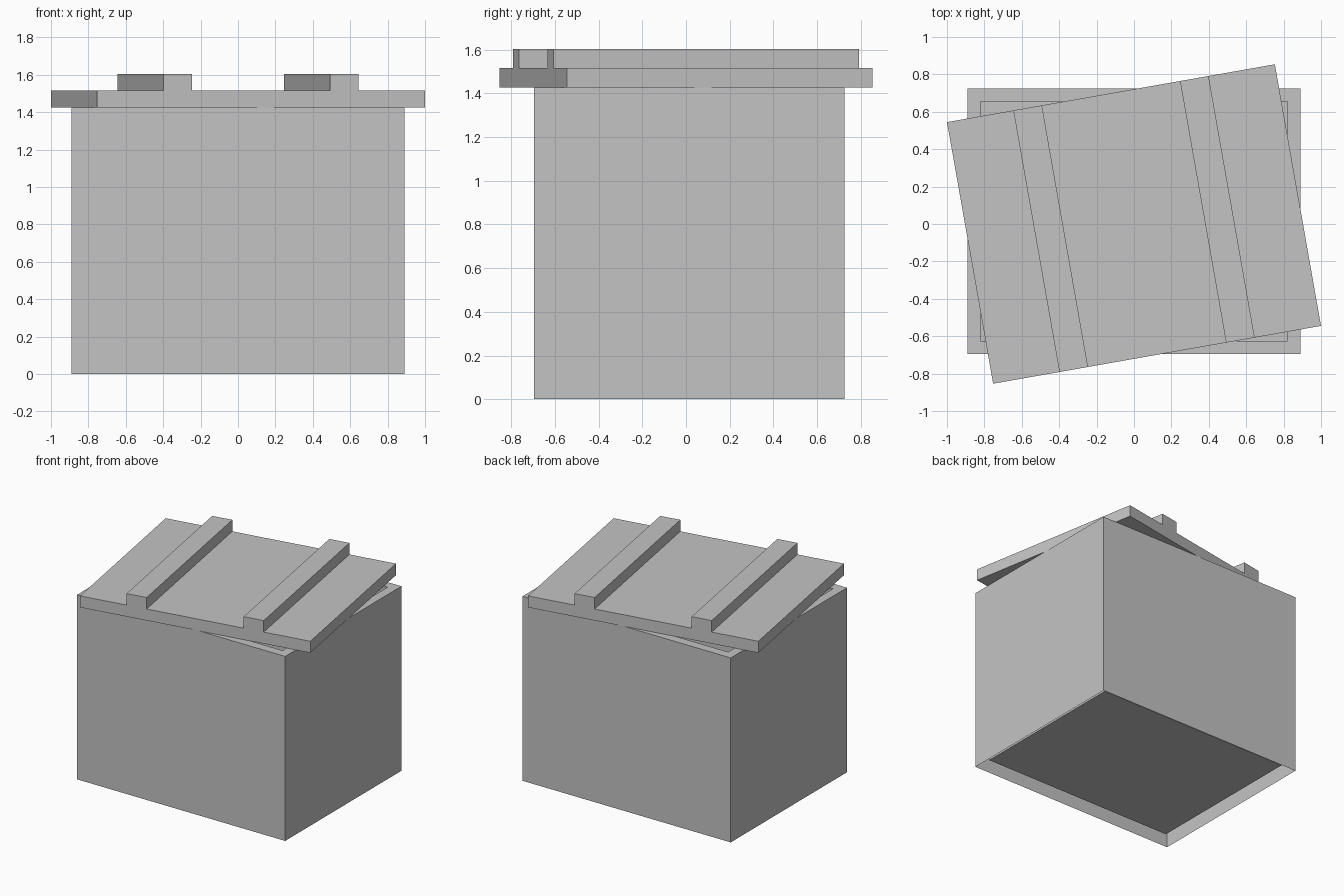
import bpy
import bmesh
from math import radians

default = bpy.data.objects.get("Cube")
if default:
    bpy.data.objects.remove(default, do_unlink=True)

HALF_X, HALF_Y = 0.89, 0.71      # crate and lid footprint
HEIGHT = 1.426                   # crate rim
WALL = 0.07
FLOOR = 0.05
BOARD = 0.089                    # lid and batten thickness

grey = bpy.data.materials.new("plain_grey")
grey.use_nodes = True
grey.diffuse_color = (0.55, 0.55, 0.55, 1)
grey.node_tree.nodes["Principled BSDF"].inputs["Base Color"].default_value = grey.diffuse_color


def finish(name, bm):
    bm.normal_update()
    mesh = bpy.data.meshes.new(name)
    bm.to_mesh(mesh)
    bm.free()
    mesh.materials.append(grey)
    obj = bpy.data.objects.new(name, mesh)
    bpy.context.collection.objects.link(obj)
    return obj


def ring(bm, inset, z):
    x, y = HALF_X - inset, HALF_Y - inset
    return [bm.verts.new((sx * x, sy * y, z))
            for sx, sy in ((-1, -1), (1, -1), (1, 1), (-1, 1))]


# Crate: outer walls, rim, inner walls and raised floor, open underneath
bm = bmesh.new()
rings = [ring(bm, 0, 0), ring(bm, 0, HEIGHT), ring(bm, WALL, HEIGHT), ring(bm, WALL, FLOOR)]
for low, high in zip(rings, rings[1:]):
    for i in range(4):
        j = (i + 1) % 4
        bm.faces.new((low[i], low[j], high[j], high[i]))
bm.faces.new(rings[-1])
crate = finish("crate", bm)
crate.location.y = 0.015

# Lid: one profile with two raised battens, extruded front to back
INNER, OUTER = 0.375, 0.53
half = [(INNER, BOARD), (INNER, 2 * BOARD), (OUTER, 2 * BOARD),
        (OUTER, BOARD), (HALF_X, BOARD), (HALF_X, 0)]
profile = [(-x, z) for x, z in half] + [(x, z) for x, z in reversed(half)]
bm = bmesh.new()
front = bm.faces.new([bm.verts.new((x, -HALF_Y, z)) for x, z in profile])
extruded = bmesh.ops.extrude_face_region(bm, geom=[front], use_keep_orig=True)["geom"]
bmesh.ops.translate(bm, vec=(0, 2 * HALF_Y, 0),
                    verts=[v for v in extruded if isinstance(v, bmesh.types.BMVert)])
bmesh.ops.recalc_face_normals(bm, faces=bm.faces[:])
lid = finish("lid", bm)
lid.location.z = HEIGHT
lid.rotation_euler.z = radians(10)
